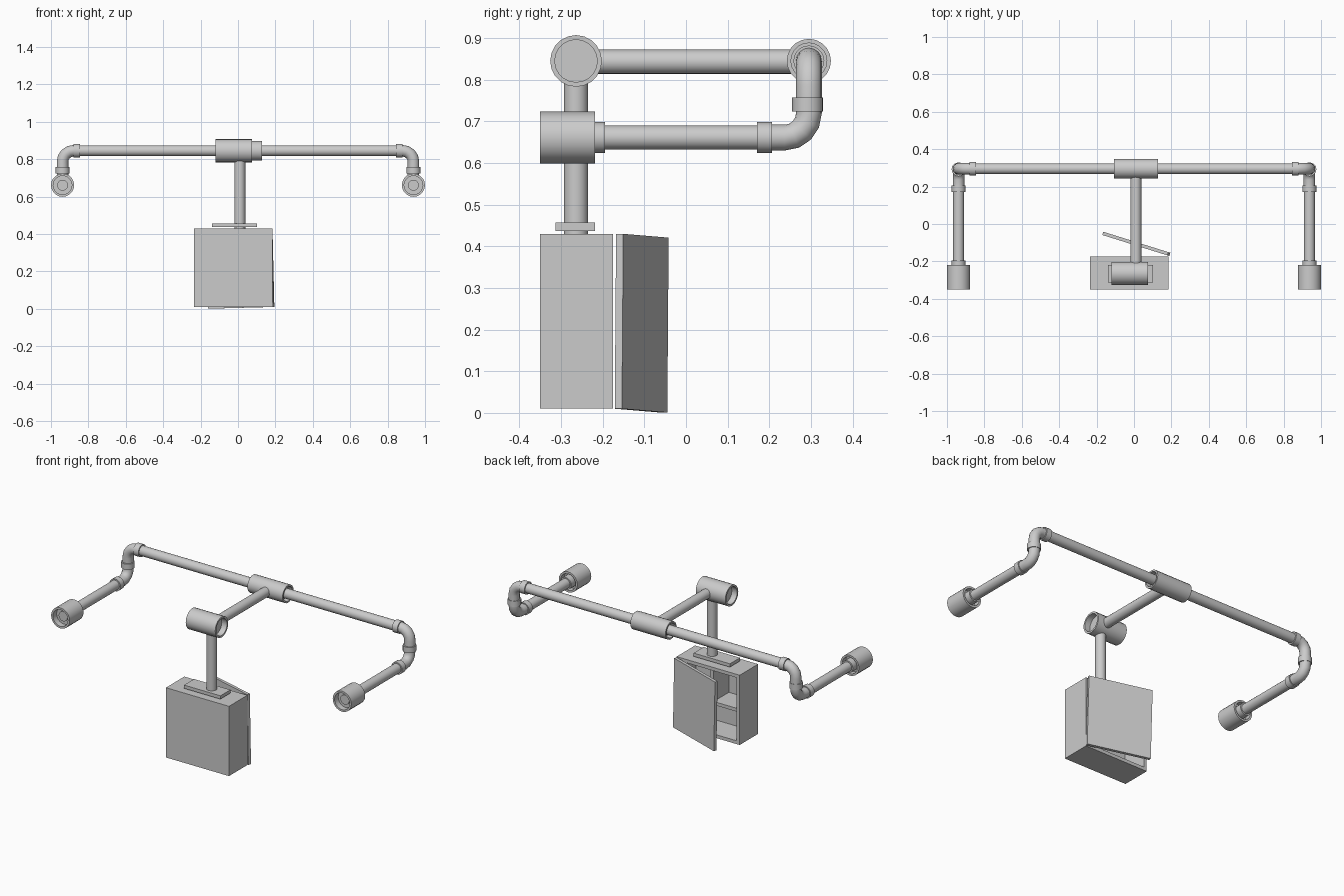
import bpy, bmesh, math
from mathutils import Vector, Matrix

if "Cube" in bpy.data.objects:
    bpy.data.objects.remove(bpy.data.objects["Cube"], do_unlink=True)

grey = bpy.data.materials.new("plain grey")
grey.use_nodes = True
grey.diffuse_color = (0.6, 0.6, 0.6, 1)
grey.node_tree.nodes["Principled BSDF"].inputs["Base Color"].default_value = (0.6, 0.6, 0.6, 1)


def finish(name, bm, smooth=True):
    bmesh.ops.recalc_face_normals(bm, faces=bm.faces)
    mesh = bpy.data.meshes.new(name)
    bm.to_mesh(mesh)
    bm.free()
    mesh.materials.append(grey)
    obj = bpy.data.objects.new(name, mesh)
    bpy.context.collection.objects.link(obj)
    if smooth:
        bpy.ops.object.select_all(action='DESELECT')
        obj.select_set(True)
        bpy.context.view_layer.objects.active = obj
        bpy.ops.object.shade_smooth_by_angle(angle=math.radians(40))
    return obj


def skin(bm, rings):
    """Join successive rings of points and close both ends."""
    loops = [[bm.verts.new(p) for p in ring] for ring in rings]
    n = len(loops[0])
    for a, b in zip(loops, loops[1:]):
        for i in range(n):
            j = (i + 1) % n
            bm.faces.new((a[i], a[j], b[j], b[i]))
    bm.faces.new(loops[0])
    bm.faces.new(loops[-1])


def lathe(name, start, end, profile, sides=16):
    """Turn (radius, distance) pairs around the line from start to end."""
    start, axis = Vector(start), (Vector(end) - Vector(start)).normalized()
    turn = axis.to_track_quat('Z', 'Y')
    bm = bmesh.new()
    skin(bm, [[start + turn @ Vector((r * math.cos(a), r * math.sin(a), d))
               for a in (math.tau * i / sides for i in range(sides))]
              for r, d in profile])
    return finish(name, bm)


def pipe(name, start, end, radius=0.029, sides=20):
    length = (Vector(end) - Vector(start)).length
    return lathe(name, start, end, [(radius, 0), (radius, length)], sides)


def socket(name, start, end, outer, inner, depth):
    """Cylinder with a round recess in each end."""
    length = (Vector(end) - Vector(start)).length
    return lathe(name, start, end, [
        (inner, depth), (inner, 0), (outer, 0),
        (outer, length), (inner, length), (inner, length - depth)], 20)


def elbow(name, start, corner, end, bend=0.06, radius=0.031, sides=16, steps=4):
    """Quarter bend between two straight runs that meet at corner."""
    start, corner, end = Vector(start), Vector(corner), Vector(end)
    u, v = (corner - start).normalized(), (end - corner).normalized()
    side = u.cross(v)
    centre = corner - u * bend + v * bend
    path = [(start, u)]
    for i in range(steps + 1):
        a = math.pi / 2 * i / steps
        path.append((centre + bend * (u * math.sin(a) - v * math.cos(a)),
                     u * math.cos(a) + v * math.sin(a)))
    path.append((end, v))
    bm = bmesh.new()
    skin(bm, [[p + radius * (side * math.cos(t) + t_dir.cross(side) * math.sin(t))
               for t in (math.tau * k / sides for k in range(sides))]
              for p, t_dir in path])
    return finish(name, bm)


def box(name, low, high, matrix=None):
    low, high = Vector(low), Vector(high)
    bm = bmesh.new()
    bmesh.ops.create_cube(bm, size=1)
    for v in bm.verts:
        v.co = Vector([(low[i] + high[i]) / 2 + v.co[i] * (high[i] - low[i]) for i in range(3)])
    if matrix:
        bm.transform(matrix)
    return finish(name, bm, False)


LOW, TOP = 0.661, 0.845     # heights of the side arms and the crossbar
BACK, FRONT = 0.295, -0.264  # depth of the crossbar and the post
SIDE, MID = 0.938, 0.01

# Crossbar and its central sleeve
pipe("crossbar", (-0.85, BACK, TOP), (0.85, BACK, TOP))
socket("crossbar_sleeve", (-0.107, BACK, TOP), (0.127, BACK, TOP), 0.053, 0.043, 0.03)

# Side arms: bends, collars and end sockets
for label, s in (("left", 1), ("right", -1)):
    x = s * SIDE
    pipe(label + "_crossbar_collar", (s * 0.845, BACK, TOP), (s * 0.88, BACK, TOP), 0.037)
    elbow(label + "_upper_elbow", (s * 0.87, BACK, TOP), (x, BACK, TOP), (x, BACK, 0.74), 0.058)
    pipe(label + "_drop_collar", (x, BACK - 0.003, 0.723), (x, BACK - 0.003, 0.757), 0.037)
    elbow(label + "_lower_elbow", (x, BACK, 0.74), (x, BACK, LOW), (x, 0.2, LOW), 0.058)
    pipe(label + "_arm_collar", (x, 0.17, LOW), (x, 0.206, LOW), 0.037)
    pipe(label + "_arm", (x, -0.325, LOW), (x, 0.19, LOW))
    pipe(label + "_socket_collar", (x, -0.26, LOW), (x, -0.195, LOW), 0.037)
    socket(label + "_end_socket", (x, -0.35, LOW), (x, -0.218, LOW), 0.062, 0.05, 0.035)

# Forward arm, front sleeve and hanging post
pipe("forward_arm", (MID, FRONT, TOP - 0.002), (MID, BACK, TOP - 0.002))
socket("front_sleeve", (-0.12, FRONT, TOP), (0.076, FRONT, TOP), 0.062, 0.051, 0.035)
pipe("hanging_post", (MID, FRONT, 0.425), (MID, FRONT, TOP))
box("mounting_plate", (-0.14, -0.313, 0.437), (0.102, -0.218, 0.457))

# Open-backed cabinet with a shelf and an upper divider
X0, X1, Y0, Y1, Z0, Z1, T = -0.235, 0.185, -0.35, -0.175, 0.01, 0.43, 0.02
box("cabinet_front", (X0, Y0, Z0), (X1, Y0 + T, Z1))
box("cabinet_right_wall", (X0, Y0 + T, Z0), (X0 + T, Y1, Z1))
box("cabinet_left_wall", (X1 - T, Y0 + T, Z0), (X1, Y1, Z1))
box("cabinet_floor", (X0 + T, Y0 + T, Z0), (X1 - T, Y1, Z0 + T))
box("cabinet_roof", (X0 + T, Y0 + T, Z1 - T), (X1 - T, Y1, Z1))
box("cabinet_shelf", (X0 + T, Y0 + T, 0.2), (X1 - T, Y1 - 0.01, 0.22))
box("cabinet_divider", (-0.055, Y0 + T, 0.22), (-0.035, Y1 - 0.01, Z1 - T))

# Door, ajar and sagging slightly from its hinge
along = Vector((-0.345, 0.108, -0.009)).normalized()
out = Vector((0, 0, 1)).cross(along).normalized()
up = along.cross(out)
frame = Matrix((along, out, up)).transposed().to_4x4()
frame.translation = Vector((X1 + 0.004, Y1 + 0.004, Z0))
box("cabinet_door", (0, -0.018, 0), (0.365, 0, Z1 - Z0), frame)
